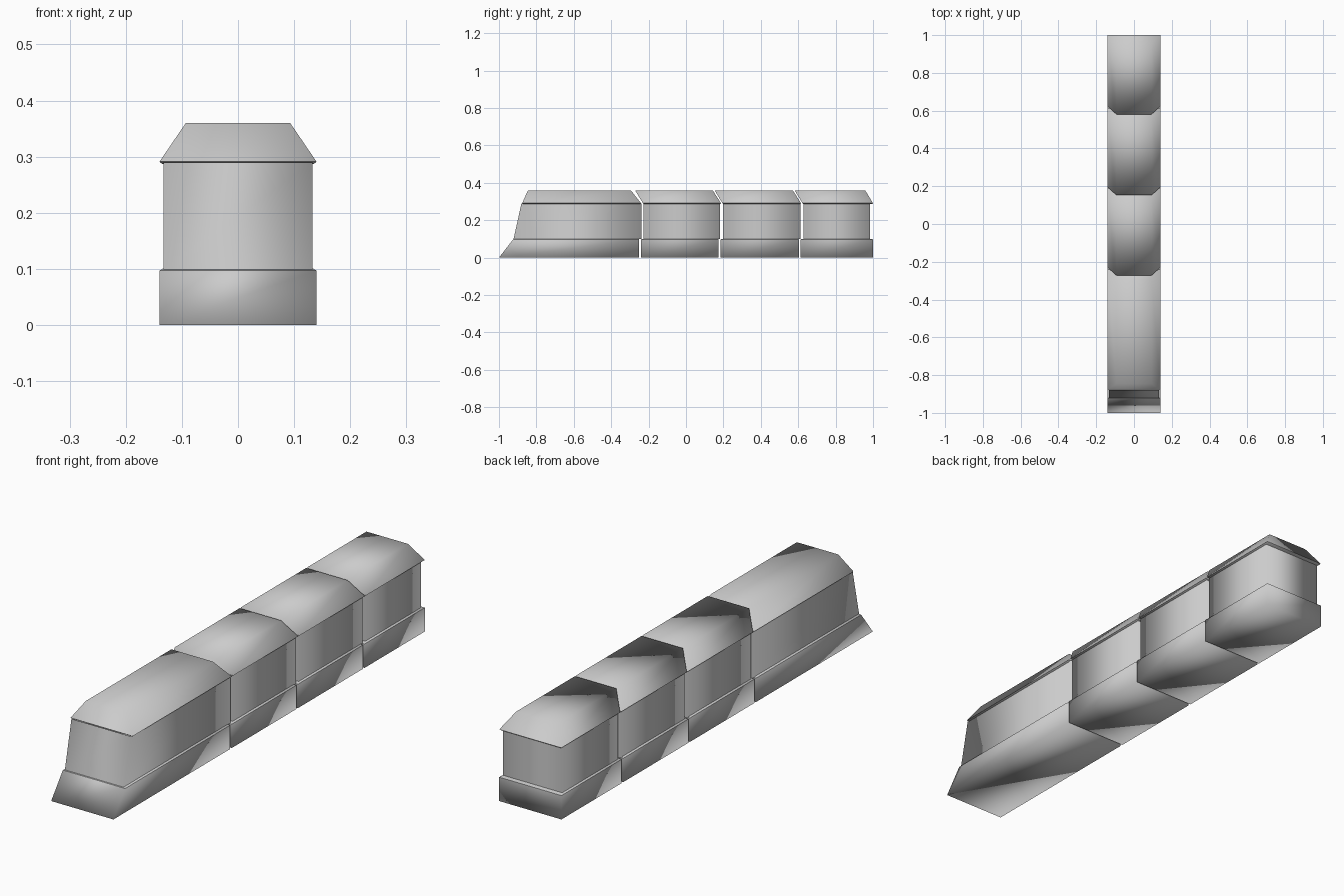
import bpy

if "Cube" in bpy.data.objects:
    bpy.data.objects.remove(bpy.data.objects["Cube"])


def loft(name, groups):
    """Each group is a stack of rectangular rings (z, half width, y front, y back)
    plus caps ('b' bottom, 't' top). Groups share no vertices, so their joints stay crisp."""
    verts, faces = [], []
    for rings, caps in groups:
        start = len(verts)
        for z, w, y0, y1 in rings:
            verts += [(-w, y0, z), (w, y0, z), (w, y1, z), (-w, y1, z)]
        for k in range(len(rings) - 1):
            a = start + 4 * k
            for i in range(4):
                j = (i + 1) % 4
                faces.append((a + i, a + j, a + 4 + j, a + 4 + i))
        if 'b' in caps:
            faces.append((start + 3, start + 2, start + 1, start))
        if 't' in caps:
            e = len(verts) - 4
            faces.append((e, e + 1, e + 2, e + 3))
    mesh = bpy.data.meshes.new(name)
    mesh.from_pydata(verts, [], faces)
    mesh.update()
    for p in mesh.polygons:
        p.use_smooth = True
    ob = bpy.data.objects.new(name, mesh)
    bpy.context.collection.objects.link(ob)
    return ob


SKIRT_W, BODY_W, TOP_W = 0.14, 0.133, 0.093


def carriage(name, skirt, body, roof):
    """skirt, body, roof: (front low, front high, back low, back high) along y."""
    # lower skirt, with a thin bevelled ledge on top
    f0, f1, b0, b1 = skirt
    loft(name + "_skirt", [
        ([(0, SKIRT_W, f0, b0), (0.097, SKIRT_W, f1, b1)], 'b'),
        ([(0.097, SKIRT_W, f1, b1), (0.101, BODY_W, f1 + 0.006, b1 - 0.006)], 't')])
    # side walls
    f0, f1, b0, b1 = body
    loft(name + "_walls", [([(0.099, BODY_W, f0, b0), (0.29, BODY_W, f1, b1)], '')])
    # tapered roof with a small eave lip underneath
    f0, f1, b0, b1 = roof
    loft(name + "_roof", [
        ([(0.291, SKIRT_W, f0, b0), (0.36, TOP_W, f1, b1)], 't'),
        ([(0.287, BODY_W + 0.002, f0 + 0.005, b0 - 0.005),
          (0.291, SKIRT_W, f0, b0)], 'b')])


# sloped-nose leading car
carriage("lead_car",
         (-1.0, -0.925, -0.25, -0.25),
         (-0.922, -0.88, -0.237, -0.237),
         (-0.876, -0.845, -0.24, -0.295))

# following cars: roof fronts lean forward over the slope of the car ahead
for name, y0, y1 in (("second_car", -0.24, 0.175),
                     ("third_car", 0.185, 0.603),
                     ("rear_car", 0.613, 1.0)):
    last = name == "rear_car"
    wall_end = y1 - 0.015 if last else y1 + 0.008
    eave_end = y1 if last else y1 + 0.012
    top_end = y1 - 0.042 if last else y1 - 0.032
    carriage(name,
             (y0, y0, y1, y1),
             (y0 + 0.014, y0 + 0.014, wall_end, wall_end),
             (y0 + 0.01, y0 - 0.032, eave_end, top_end))
